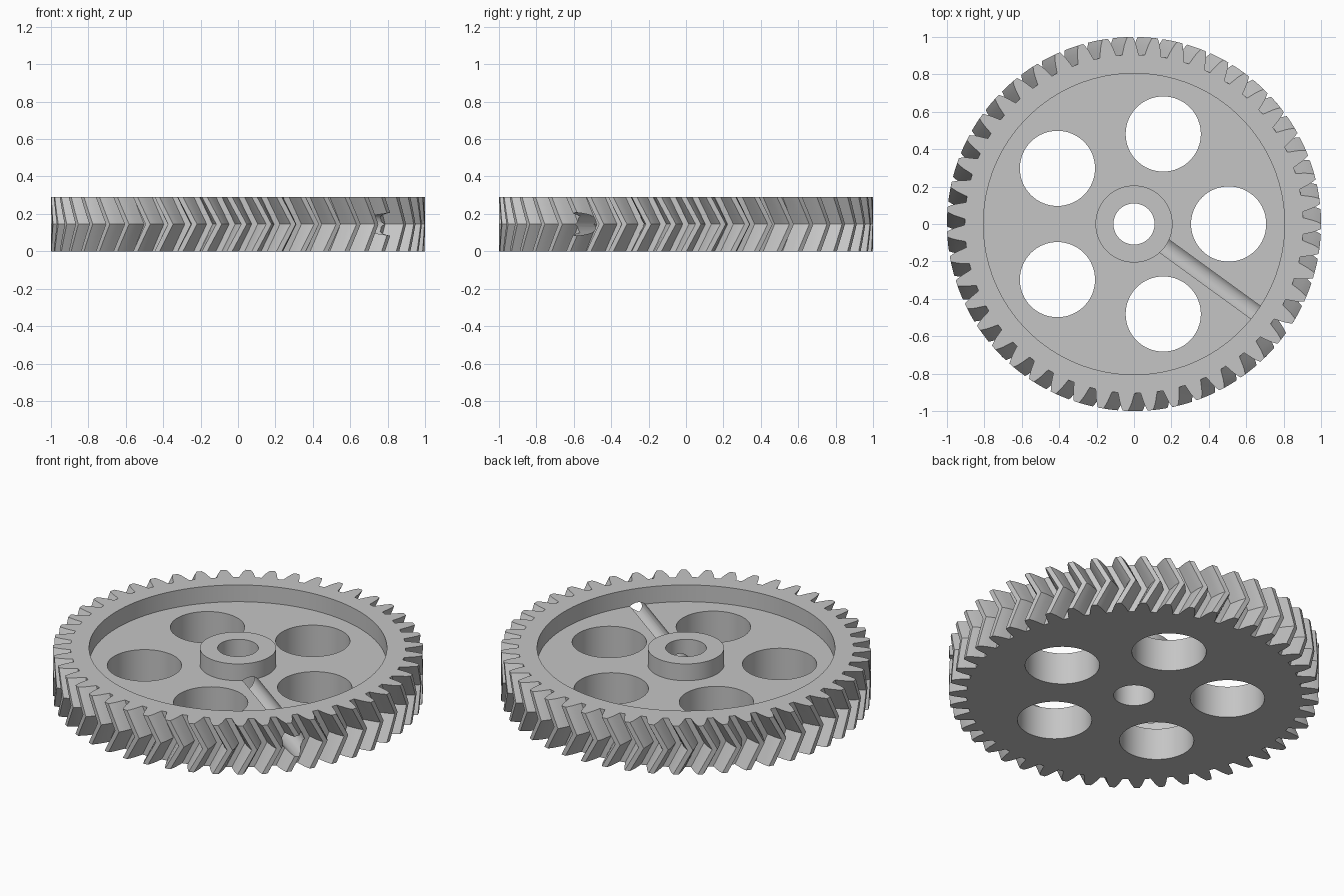
import bpy, bmesh, math
from mathutils import Matrix

old = bpy.data.objects.get("Cube")
if old:
    bpy.data.objects.remove(old)

HEIGHT, WEB = 0.29, 0.19      # overall height, top of the recessed web
TEETH, TWIST = 47, 0.078      # tooth count, helix shift of the middle (radians)
PITCH = math.tau / TEETH
PHASE = math.radians(91.2)
SLICES = 8                    # layers through the height

grey = bpy.data.materials.new("light grey")
grey.use_nodes = True
grey.diffuse_color = (0.56, 0.56, 0.56, 1)
grey.node_tree.nodes["Principled BSDF"].inputs["Base Color"].default_value = grey.diffuse_color


def make_object(name, bm):
    bmesh.ops.recalc_face_normals(bm, faces=bm.faces)
    mesh = bpy.data.meshes.new(name)
    bm.to_mesh(mesh)
    bm.free()
    mesh.materials.append(grey)
    obj = bpy.data.objects.new(name, mesh)
    bpy.context.collection.objects.link(obj)
    return obj


def cylinder(name, radius, low, high, x=0, y=0, sides=96, turn=Matrix()):
    bm = bmesh.new()
    place = turn @ Matrix.Translation((x, y, (low + high) / 2))
    bmesh.ops.create_cone(bm, cap_ends=True, segments=sides, radius1=radius,
                          radius2=radius, depth=high - low, matrix=place)
    return make_object(name, bm)


def toothed_blank(name):
    # half of one tooth as (radius, half angle), mirrored about its centre
    half = [(0.905, 0.049), (0.93, 0.041), (0.957, 0.033), (0.98, 0.024), (1.0, 0.0145)]
    tooth = [(r, -a) for r, a in half] + [(r, a) for r, a in reversed(half)]
    outline = [(r, a + PHASE + i * PITCH) for i in range(TEETH) for r, a in tooth]
    bm = bmesh.new()
    rings = []
    for k in range(SLICES + 1):
        t = k / SLICES
        shift = TWIST * (1 - abs(2 * t - 1))
        rings.append([bm.verts.new((r * math.cos(a + shift), r * math.sin(a + shift), t * HEIGHT))
                      for r, a in outline])
    sides = []
    for low, high in zip(rings, rings[1:]):
        for i in range(len(low)):
            j = (i + 1) % len(low)
            sides.append(bm.faces.new((low[i], low[j], high[j], high[i])))
    bmesh.ops.triangulate(bm, faces=sides)
    bm.faces.new(rings[0])
    bm.faces.new(rings[-1])
    return make_object(name, bm)


def cut(target, cutters):
    bpy.context.view_layer.objects.active = target
    for cutter in cutters:
        mod = target.modifiers.new(cutter.name, 'BOOLEAN')
        mod.operation, mod.solver, mod.object = 'DIFFERENCE', 'EXACT', cutter
        bpy.ops.object.modifier_apply(modifier=mod.name)


# Main parts
gear_body = toothed_blank("gear_body")
hub = cylinder("hub", 0.206, WEB, HEIGHT)

# Cutters: recess, shaft bore, round windows and the tool channel to the hub
recess = cylinder("recess_cutter", 0.805, WEB, 0.5, sides=128)
bore = cylinder("bore_cutter", 0.11, -0.1, 0.5, sides=64)
windows = [cylinder("window_cutter", 0.201, -0.1, 0.5,
                    0.506 * math.cos(i * math.tau / 5), 0.506 * math.sin(i * math.tau / 5), 64)
           for i in range(5)]
aim = (Matrix.Translation((0, 0, HEIGHT / 2)) @ Matrix.Rotation(math.radians(-36), 4, 'Z')
       @ Matrix.Rotation(math.pi / 2, 4, 'Y'))
channel = cylinder("channel_cutter", 0.062, 0, 1.2, sides=32, turn=aim)

cut(gear_body, [recess, bore, *windows, channel])
cut(hub, [bore, channel])
for cutter in [recess, bore, *windows, channel]:
    bpy.data.objects.remove(cutter)

# Smooth round walls, crisp edges
bpy.ops.object.select_all(action='DESELECT')
for part in (gear_body, hub):
    part.select_set(True)
bpy.context.view_layer.objects.active = gear_body
bpy.ops.object.shade_smooth_by_angle(angle=math.radians(25))
